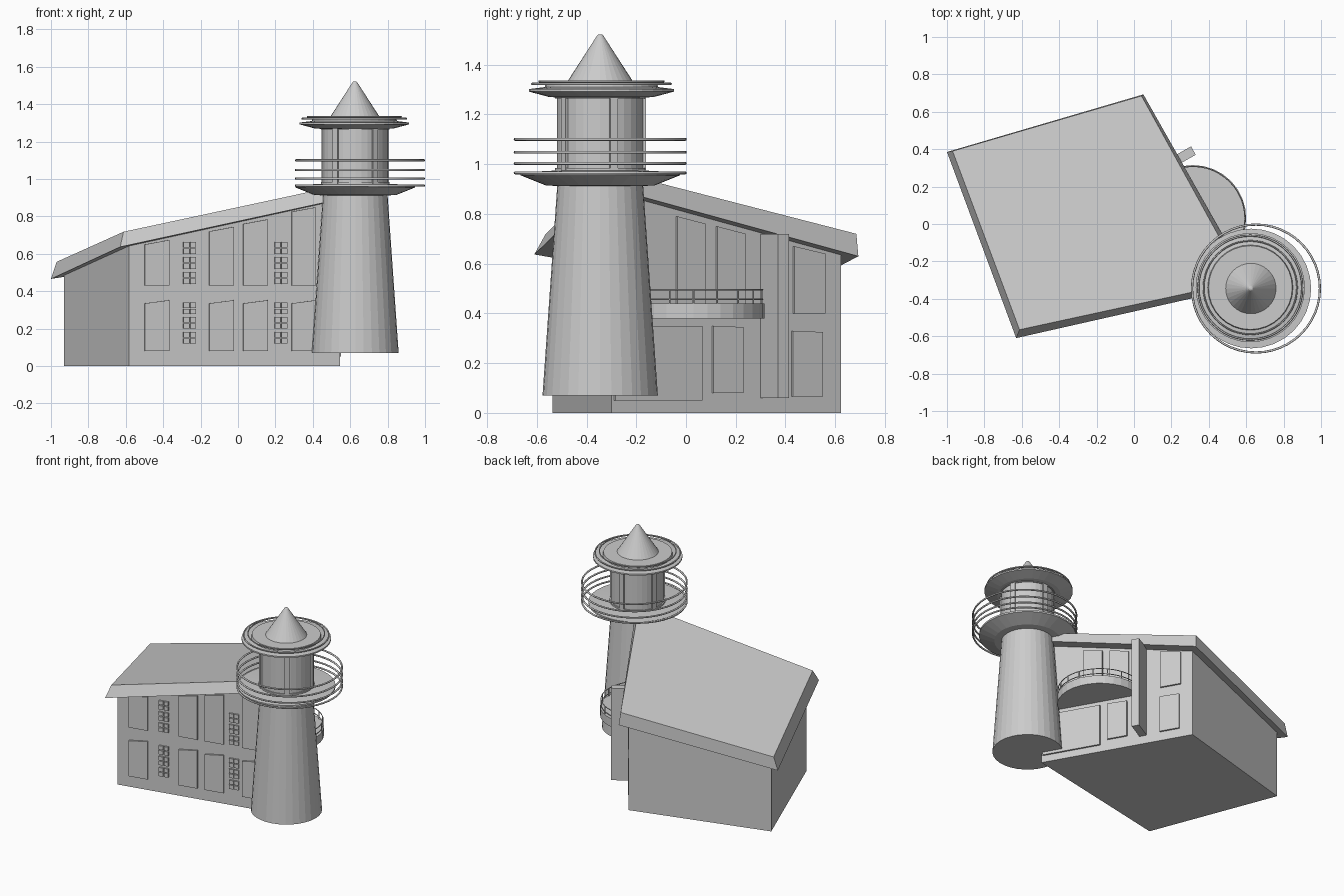
import bpy, bmesh
from math import sin, cos, pi, radians
from mathutils import Vector

cube = bpy.data.objects.get("Cube")
if cube:
    bpy.data.objects.remove(cube)

grey = bpy.data.materials.new("plain grey")
grey.use_nodes = True
grey.diffuse_color = (0.6, 0.6, 0.6, 1)
grey.node_tree.nodes["Principled BSDF"].inputs["Base Color"].default_value = (0.6, 0.6, 0.6, 1)


def finish(name, bm):
    bmesh.ops.recalc_face_normals(bm, faces=bm.faces)
    mesh = bpy.data.meshes.new(name)
    bm.to_mesh(mesh)
    bm.free()
    mesh.materials.append(grey)
    ob = bpy.data.objects.new(name, mesh)
    bpy.context.collection.objects.link(ob)
    return ob


def prism(name, low, high):
    """Solid between two matching loops of points."""
    bm = bmesh.new()
    a = [bm.verts.new(p) for p in low]
    b = [bm.verts.new(p) for p in high]
    n = len(a)
    bm.faces.new(a)
    bm.faces.new(b)
    for i in range(n):
        j = (i + 1) % n
        bm.faces.new((a[i], a[j], b[j], b[i]))
    return finish(name, bm)


def lathe(name, centre, profile, sides=32):
    """Closed solid turned from (radius, height) points."""
    bm = bmesh.new()
    rings = [[bm.verts.new((centre[0] + r * cos(2 * pi * k / sides),
                            centre[1] + r * sin(2 * pi * k / sides), z))
              for k in range(sides)] for r, z in profile]
    for a, b in zip(rings, rings[1:]):
        for k in range(sides):
            j = (k + 1) % sides
            bm.faces.new((a[k], a[j], b[j], b[k]))
    bm.faces.new(rings[0])
    bm.faces.new(rings[-1])
    return finish(name, bm)


def ring(name, centre, r, z, thick=0.006):
    bpy.ops.mesh.primitive_torus_add(location=(*centre, z), major_radius=r, minor_radius=thick,
                                     major_segments=48, minor_segments=8)
    ob = bpy.context.object
    ob.name = name
    ob.data.materials.append(grey)
    bpy.ops.object.shade_smooth()


# House walls: back left, front left, front right, back right
corners = [(-0.93, 0.36), (-0.583, -0.536), (0.545, -0.30), (0.02, 0.624)]
tops = [0.52, 0.67, 0.925, 0.66]
prism("house_walls", [(x, y, 0) for x, y in corners],
      [(x, y, z) for (x, y), z in zip(corners, tops)])

# Sloping roof slab with slanted fascia
prism("roof",
      [(-1.0, 0.385, 0.466), (-0.63, -0.61, 0.637), (0.627, -0.326, 0.91), (0.05, 0.693, 0.63)],
      [(-0.97, 0.39, 0.557), (-0.612, -0.565, 0.718), (0.585, -0.305, 0.975), (0.04, 0.685, 0.72)])


def panel(name, wall, axis, s0, s1, z0, z1, z2, proud=0.012):
    """Plate on a wall between two coordinates along one axis, with a sloping top."""
    p, q = (Vector(c) for c in wall)
    d = q - p
    out = Vector((d.y, -d.x)).normalized()

    def at(s, z, o):
        v = p + d * ((s - p[axis]) / d[axis]) + out * o
        return (v.x, v.y, z)
    shape = [(s0, z0), (s1, z0), (s1, z2), (s0, z1)]
    prism(name, [at(s, z, -0.01) for s, z in shape], [at(s, z, proud) for s, z in shape])


front = (corners[1], corners[2])
side = (corners[2], corners[3])

# Tall front windows, two storeys
for x, top in ((-0.50, 0.65), (-0.155, 0.72), (0.027, 0.76), (0.285, 0.825)):
    panel("upper_front_window", front, 0, x, x + 0.13, 0.43, top, top + 0.024)
    panel("lower_front_window", front, 0, x, x + 0.13, 0.08, 0.335, 0.352)

# Small four-pane windows in columns of three
for x in (-0.293, 0.195):
    for z in (0.12, 0.20, 0.277, 0.44, 0.52, 0.60):
        for i in range(2):
            for j in range(2):
                a, b = x + i * 0.036, z + j * 0.034
                panel("small_pane", front, 0, a, a + 0.03, b, b + 0.028, b + 0.028)

# Windows and wide door on the balcony side
for y0, y1, z0, z1, z2 in ((0.43, 0.555, 0.40, 0.67, 0.64), (0.425, 0.545, 0.065, 0.33, 0.325),
                           (-0.04, 0.075, 0.44, 0.79, 0.76), (0.12, 0.235, 0.44, 0.75, 0.72),
                           (0.105, 0.225, 0.08, 0.35, 0.345), (-0.29, 0.06, 0.05, 0.35, 0.35)):
    panel("side_window", side, 1, y0, y1, z0, z1, z2)

# Pier standing out from the side wall
pier = [(0.33, 0.37), (0.305, 0.415), (0.11, 0.305), (0.135, 0.26)]
prism("side_pier", [(x, y, 0.06) for x, y in pier], [(x, y, 0.72) for x, y in pier])

# Round balcony with railing
bc = (0.315, 0.03)
lathe("balcony", bc, [(0.285, 0.38), (0.285, 0.44)])
for z in (0.457, 0.495):
    ring("balcony_rail", bc, 0.278, z, 0.003)
for k in range(7):
    a = radians(-40 + 20 * k)
    lathe("balcony_post", (bc[0] + 0.278 * cos(a), bc[1] + 0.278 * sin(a)),
          [(0.004, 0.43), (0.004, 0.495)], 6)

# Tower shaft, gallery dish and gallery rails
tc = (0.627, -0.345)
lathe("tower_shaft", tc, [(0.232, 0.07), (0.172, 0.925)])
lathe("gallery", tc, [(0.17, 0.912), (0.22, 0.915), (0.32, 0.955), (0.32, 0.967), (0.17, 0.975)])
for z in (0.965, 1.003, 1.048, 1.10):
    ring("gallery_rail", (0.652, -0.345), 0.342, z)

# Lantern room with five upright bars
lathe("lantern_room", tc, [(0.182, 0.96), (0.182, 0.985), (0.174, 0.985),
                           (0.174, 1.265), (0.182, 1.265), (0.182, 1.29)])
for k in range(5):
    a = radians(18 + 72 * k)
    u, v = Vector((cos(a), sin(a))), Vector((-sin(a), cos(a)))
    base = [Vector(tc) + u * r + v * w for r, w in
            ((0.16, -0.016), (0.184, -0.016), (0.184, 0.016), (0.16, 0.016))]
    prism("lantern_bar", [(*p, 0.97) for p in base], [(*p, 1.28) for p in base])

# Lantern roof: flared disc, trim rings and cone
lc = (0.622, -0.34)
lathe("lantern_eave", lc, [(0.17, 1.268), (0.21, 1.27), (0.292, 1.292), (0.292, 1.302),
                           (0.228, 1.31), (0.224, 1.328), (0.13, 1.328)])
ring("eave_ring_outer", lc, 0.278, 1.323, 0.005)
ring("eave_ring_inner", lc, 0.25, 1.333, 0.004)
lathe("cone_roof", (0.625, -0.345), [(0.14, 1.32), (0.012, 1.518), (0.006, 1.522)])
